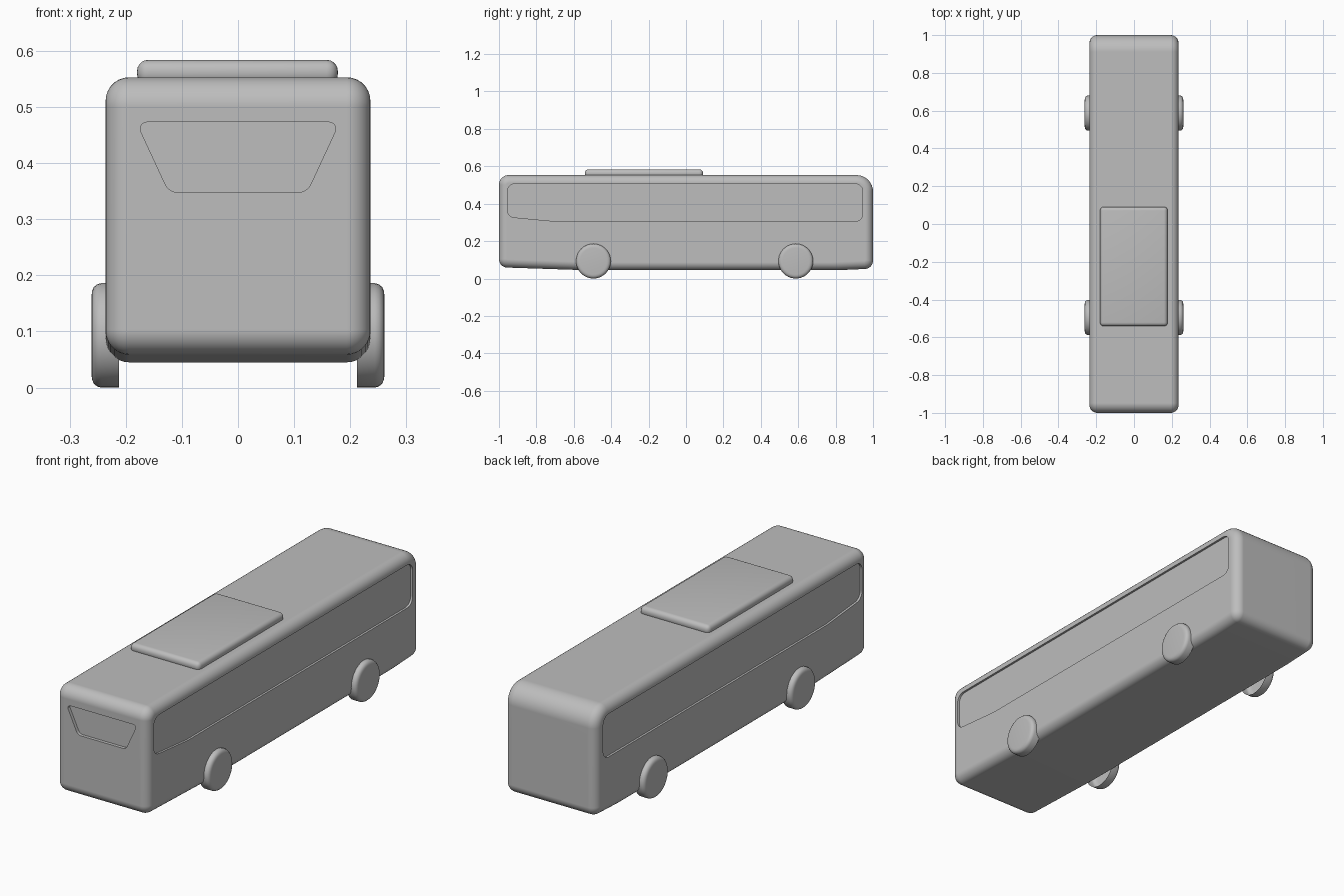
import bpy, bmesh, math
from mathutils import Vector

if "Cube" in bpy.data.objects:
    bpy.data.objects.remove(bpy.data.objects["Cube"])

grey = bpy.data.materials.new("plain grey")
grey.diffuse_color = (0.51, 0.51, 0.51, 1)
grey.use_nodes = True
grey.node_tree.nodes["Principled BSDF"].inputs["Base Color"].default_value = grey.diffuse_color


def fillet(points, n=8):
    """Round a polygon given as (u, v, radius); radius 0 keeps the point."""
    out = []
    for i, (u, v, r) in enumerate(points):
        p = Vector((u, v))
        if r == 0:
            out.append(p)
            continue
        d1 = (Vector(points[i - 1][:2]) - p).normalized()
        d2 = (Vector(points[(i + 1) % len(points)][:2]) - p).normalized()
        half = d1.angle(d2) / 2
        t = r / math.tan(half)
        c = p + (d1 + d2).normalized() * r / math.sin(half)
        a, b = p + d1 * t - c, p + d2 * t - c
        sweep = math.pi - 2 * half
        for k in range(n + 1):
            ang = sweep * k / n
            out.append(c + (a * math.sin(sweep - ang) + b * math.sin(ang)) / math.sin(sweep))
    return out


def loft(name, rings, cap_start=True, cap_end=True):
    """Skin a list of equal-length rings of 3D points."""
    bm = bmesh.new()
    vr = [[bm.verts.new(p) for p in ring] for ring in rings]
    n = len(vr[0])
    for a, b in zip(vr, vr[1:]):
        for i in range(n):
            j = (i + 1) % n
            bm.faces.new((a[i], a[j], b[j], b[i]))
    if cap_start:
        bm.faces.new(vr[0][::-1])
    if cap_end:
        bm.faces.new(vr[-1])
    bmesh.ops.recalc_face_normals(bm, faces=bm.faces)
    me = bpy.data.meshes.new(name)
    bm.to_mesh(me)
    bm.free()
    me.materials.append(grey)
    ob = bpy.data.objects.new(name, me)
    bpy.context.collection.objects.link(ob)
    return ob


def activate(ob):
    bpy.ops.object.select_all(action='DESELECT')
    ob.select_set(True)
    bpy.context.view_layer.objects.active = ob


def smooth(ob, deg=35):
    activate(ob)
    bpy.ops.object.shade_smooth_by_angle(angle=math.radians(deg))


# Body: side outline (y, z, radius) lofted across x with rounded shoulders
OUTLINE = [(-1, 0.060, 0.045), (-0.55, 0.045, 0), (0.82, 0.045, 0),
           (1, 0.053, 0.045), (1, 0.553, 0.088), (-1, 0.553, 0.052)]
HALF, EDGE, STEPS = 0.236, 0.042, 7


def body_ring(x, d):
    pts = [(y - math.copysign(d, y), z - math.copysign(d, z - 0.3),
            max(r - d, 0.003) if r else 0) for y, z, r in OUTLINE]
    return [(x, p.x, p.y) for p in fillet(pts)]


angles = [math.pi / 2 * k / STEPS for k in range(STEPS + 1)]
sections = [(HALF - EDGE + EDGE * math.sin(a), EDGE * (1 - math.cos(a))) for a in angles]
rings = [body_ring(-x, d) for x, d in reversed(sections)]
rings += [body_ring(x, d) for x, d in sections]
body = loft("bus_body", rings)

# Window recess cutters
SIDE_WINDOW = [(-0.955, 0.330, 0.04), (-0.70, 0.306, 0), (0.945, 0.306, 0.04),
               (0.945, 0.506, 0.04), (-0.955, 0.506, 0.04)]
FRONT_WINDOW = [(-0.123, 0.348, 0.025), (0.123, 0.348, 0.025),
                (0.181, 0.473, 0.012), (-0.181, 0.473, 0.012)]
side = fillet(SIDE_WINDOW)
front = fillet(FRONT_WINDOW)
cutters = [loft("side_window_cutter", [[(s * x, p.x, p.y) for p in side]
                                       for x in (HALF - 0.01, HALF + 0.05)])
           for s in (-1, 1)]
cutters.append(loft("front_window_cutter", [[(p.x, y, p.y) for p in front]
                                            for y in (-1.05, -0.985)]))
for c in cutters:
    m = body.modifiers.new("recess", 'BOOLEAN')
    m.operation = 'DIFFERENCE'
    m.solver = 'EXACT'
    m.object = c
    activate(body)
    bpy.ops.object.modifier_apply(modifier=m.name)
for c in cutters:
    bpy.data.objects.remove(c, do_unlink=True)
smooth(body)
body.modifiers.new("even_shading", 'WEIGHTED_NORMAL').keep_sharp = True

# Roof unit: rounded slab
bpy.ops.mesh.primitive_cube_add(size=1, location=(-0.001, -0.225, 0.5615))
roof = bpy.context.object
roof.name = "roof_unit"
roof.scale = (0.358, 0.632, 0.045)
bpy.ops.object.transform_apply(location=False, rotation=False, scale=True)
roof.data.materials.append(grey)
bev = roof.modifiers.new("soft_edges", 'BEVEL')
bev.width, bev.segments = 0.02, 5
bpy.ops.object.modifier_apply(modifier=bev.name)
smooth(roof)

# Wheels: lathed shells, open on the inner side
R = 0.093
PROFILE = [(0.212, R), (0.244, R), (0.251, R - 0.002), (0.257, R - 0.007),
           (0.260, R - 0.014), (0.261, R - 0.022)]
for sx, sname in ((-1, "left"), (1, "right")):
    for wy, wname in ((-0.495, "front"), (0.587, "rear")):
        wr = [[(sx * x, wy + r * math.cos(2 * math.pi * i / 40),
                R + r * math.sin(2 * math.pi * i / 40)) for i in range(40)]
              for x, r in PROFILE]
        smooth(loft(f"{wname}_{sname}_wheel", wr, cap_start=False))
